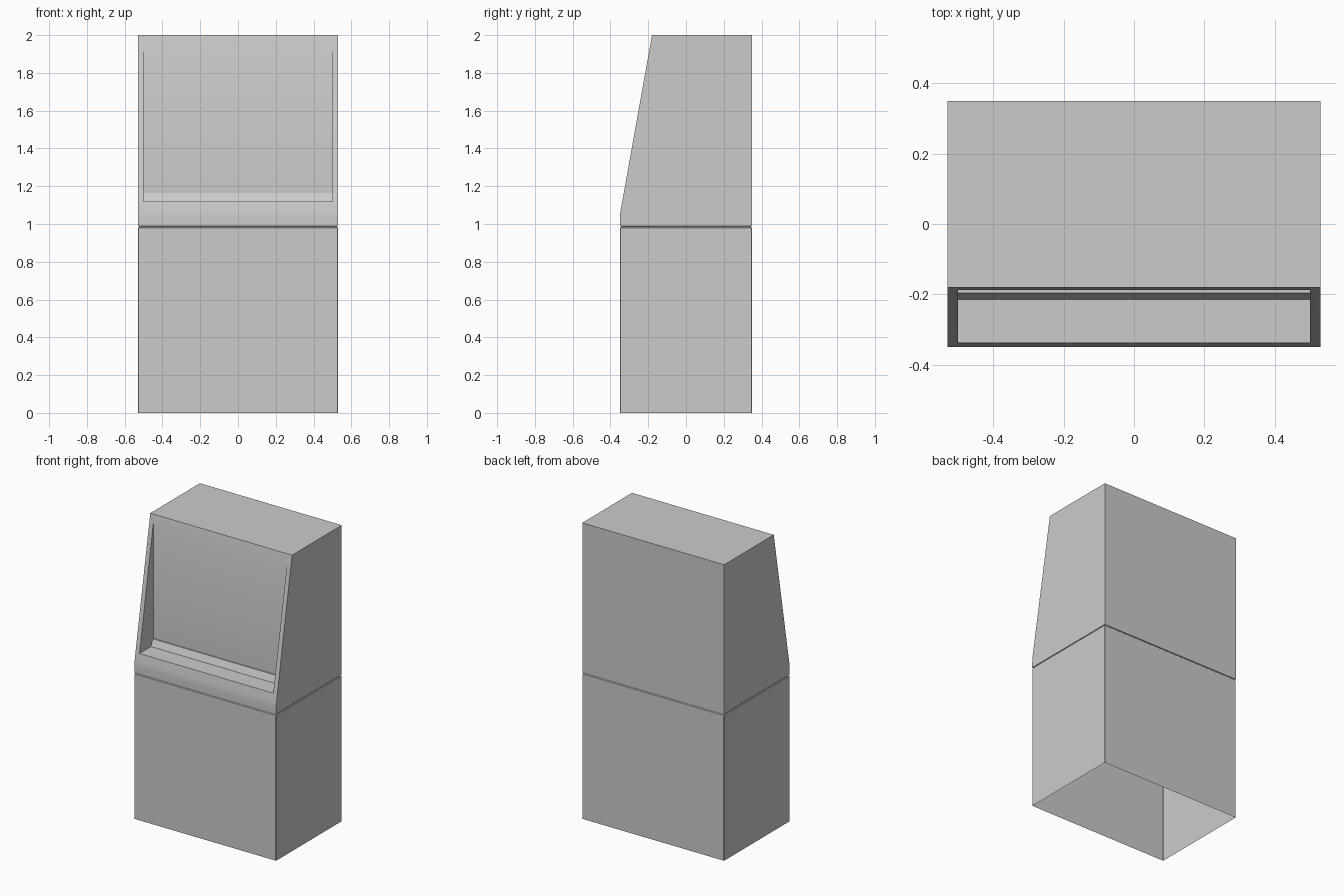
import bpy, bmesh, math

if "Cube" in bpy.data.objects:
    bpy.data.objects.remove(bpy.data.objects["Cube"])

W, D = 0.53, 0.35      # half width, half depth
OPEN = 0.50            # half width of the display opening


def slope_y(z):
    """Depth of the leaning front at height z."""
    return -D + 0.17 * (z - 1.05) / 0.95


def finish(bm, name):
    bmesh.ops.remove_doubles(bm, verts=bm.verts, dist=0.0002)
    bmesh.ops.recalc_face_normals(bm, faces=bm.faces)
    mesh = bpy.data.meshes.new(name)
    bm.to_mesh(mesh)
    bm.free()
    ob = bpy.data.objects.new(name, mesh)
    bpy.context.collection.objects.link(ob)
    bpy.ops.object.select_all(action='DESELECT')
    ob.select_set(True)
    bpy.context.view_layer.objects.active = ob
    bpy.ops.object.shade_smooth_by_angle(angle=math.radians(25))
    return ob


def sheet(bm, profile, x0, x1):
    """Sweep a (y, z) profile from x0 to x1."""
    rows = [(bm.verts.new((x0, y, z)), bm.verts.new((x1, y, z))) for y, z in profile]
    for (a, b), (c, d) in zip(rows, rows[1:]):
        bm.faces.new((a, b, d, c))


def side(bm, profile, x):
    bm.faces.new([bm.verts.new((x, y, z)) for y, z in profile])


# Lower cabinet: open-bottomed shell with chamfered corners and a seam groove on top
bm = bmesh.new()
rings = []
for z, inset in [(0, 0), (0.980, 0), (0.984, 0.005), (0.988, 0.005), (0.990, 0)]:
    w, d, c = W - inset, D - inset, 0.003
    outline = [(-w + c, -d), (w - c, -d), (w, -d + c), (w, d - c),
               (w - c, d), (-w + c, d), (-w, d - c), (-w, -d + c)]
    rings.append([bm.verts.new((x, y, z)) for x, y in outline])
for low, high in zip(rings, rings[1:]):
    for i in range(8):
        j = (i + 1) % 8
        bm.faces.new((low[i], low[j], high[j], high[i]))
finish(bm, "lower_cabinet")

# Upper cabinet: leaning front with a softened bend and a recessed display
sill = [(-D, 0.99), (-D, 1.03), (-D + 0.001, 1.05), (slope_y(1.07), 1.07), (slope_y(1.12), 1.12)]
header = [(slope_y(1.955), 1.955), (slope_y(2), 2)]
rear = [header[-1], (D, 2), (D, 0.99)]
recess = [sill[-1], (-0.215, 1.12), (-0.196, 1.165), (slope_y(1.955), 1.165), header[0]]

bm = bmesh.new()
for s in (-1, 1):
    sheet(bm, sill + header, s * OPEN, s * W)    # frame posts
    sheet(bm, rear, s * OPEN, s * W)
    side(bm, sill + header + rear[1:], s * W)    # outer sides
    side(bm, recess, s * OPEN)                   # recess cheeks
for part in (sill, recess, header, rear):
    sheet(bm, part, -OPEN, OPEN)
finish(bm, "upper_cabinet")
